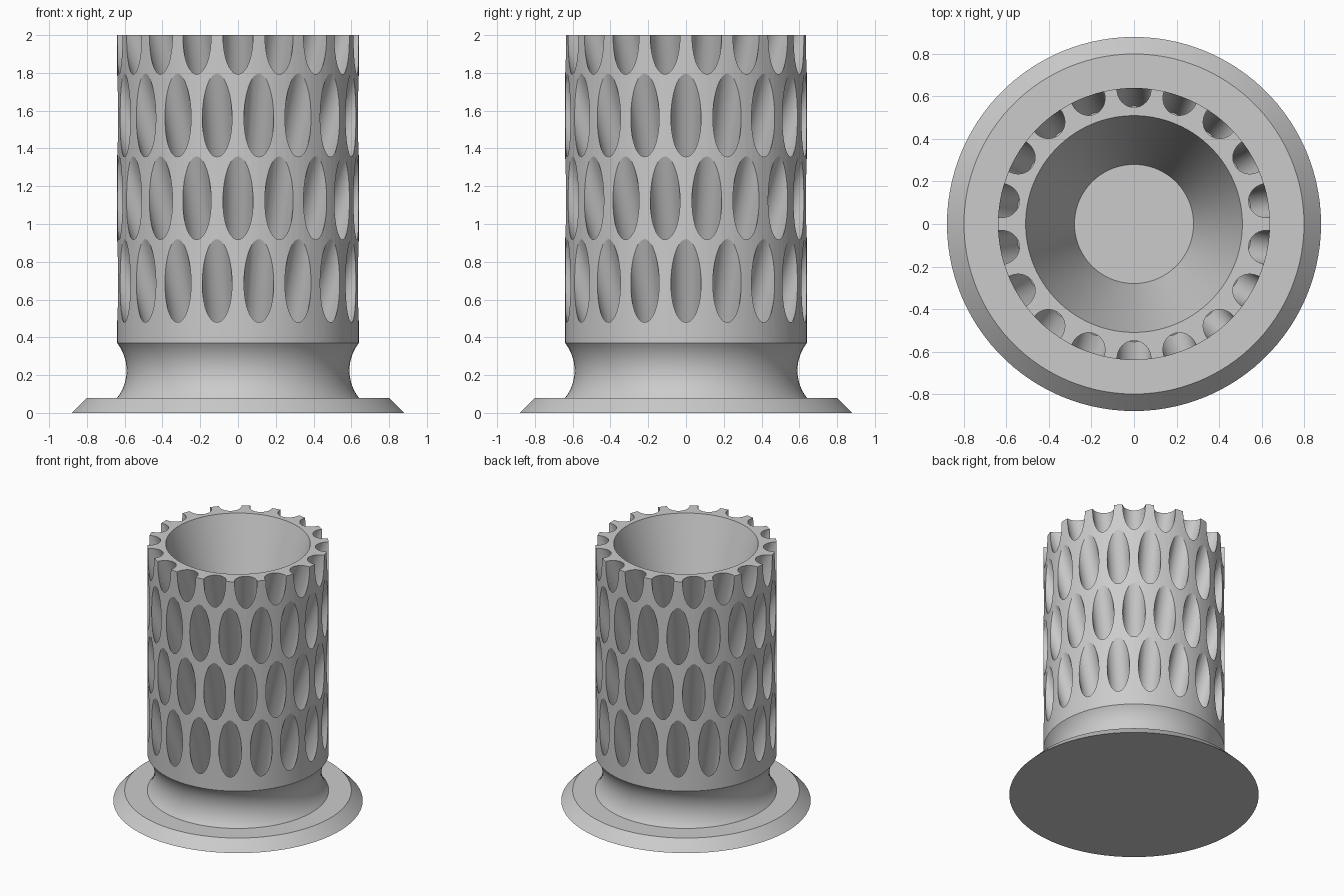
import bpy, bmesh, math
from mathutils import Matrix, Vector

cube = bpy.data.objects.get("Cube")
if cube:
    bpy.data.objects.remove(cube, do_unlink=True)

# One plain grey for the whole vessel
grey = bpy.data.materials.new("plain_grey")
grey.use_nodes = True
colour = (0.6, 0.6, 0.6, 1)
grey.diffuse_color = colour
grey.node_tree.nodes["Principled BSDF"].inputs["Base Color"].default_value = colour


def make_object(name, bm):
    bmesh.ops.recalc_face_normals(bm, faces=bm.faces)
    mesh = bpy.data.meshes.new(name)
    bm.to_mesh(mesh)
    bm.free()
    mesh.materials.append(grey)
    obj = bpy.data.objects.new(name, mesh)
    bpy.context.collection.objects.link(obj)
    return obj


def lathe(name, profile, sides):
    """Closed solid of revolution; the first and last rings are capped."""
    bm = bmesh.new()
    rings = []
    for r, z in profile:
        rings.append([bm.verts.new((r * math.cos(math.tau * i / sides),
                                    r * math.sin(math.tau * i / sides), z))
                      for i in range(sides)])
    for low, high in zip(rings, rings[1:]):
        for i in range(sides):
            j = (i + 1) % sides
            bm.faces.new((low[i], low[j], high[j], high[i]))
    bm.faces.new(rings[0])
    bm.faces.new(rings[-1])
    return make_object(name, bm)


# Profile: bevelled foot, hollow neck, straight wall, conical bowl
WALL = 0.64
foot_z, neck_z, dip = 0.08, 0.37, 0.05
half = (neck_z - foot_z) / 2
arc_r = (half ** 2 + dip ** 2) / (2 * dip)
spread = math.asin(half / arc_r)
neck = []
for i in range(17):
    a = spread * (i / 8 - 1)
    neck.append((WALL - dip + arc_r * (1 - math.cos(a)),
                 foot_z + half + arc_r * math.sin(a)))
profile = [(0.88, 0), (0.80, foot_z)] + neck + [(WALL, 2), (0.51, 2), (0.28, 1.28)]
vessel = lathe("vessel", profile, 108)

# Slanted blind holes in four staggered rows
HOLES, ROWS = 18, 4
RADIUS, TILT = 0.08, math.radians(21.3)
OUTER, INNER = 0.36, 0.44
bm = bmesh.new()
for row in range(ROWS):
    z = 0.70 + row * 0.438
    for k in range(HOLES):
        angle = math.tau * (k + 0.5 * (row % 2)) / HOLES
        place = (Matrix.Rotation(angle, 4, 'Z')
                 @ Matrix.Translation(Vector((WALL, 0, z)))
                 @ Matrix.Rotation(TILT, 4, 'Y')
                 @ Matrix.Translation(Vector((0, 0, (OUTER - INNER) / 2))))
        bmesh.ops.create_cone(bm, cap_ends=True, segments=40, radius1=RADIUS,
                              radius2=RADIUS, depth=OUTER + INNER, matrix=place)
cutter = make_object("hole_cutter", bm)
cutter.hide_render = True

cut = vessel.modifiers.new("holes", 'BOOLEAN')
cut.operation = 'DIFFERENCE'
cut.solver = 'EXACT'
cut.object = cutter

bpy.ops.object.select_all(action='DESELECT')
bpy.context.view_layer.objects.active = vessel
vessel.select_set(True)
bpy.ops.object.modifier_apply(modifier=cut.name)
bpy.data.objects.remove(cutter, do_unlink=True)

# Smooth walls with crisp rims
bpy.ops.object.shade_smooth_by_angle(angle=math.radians(20))
